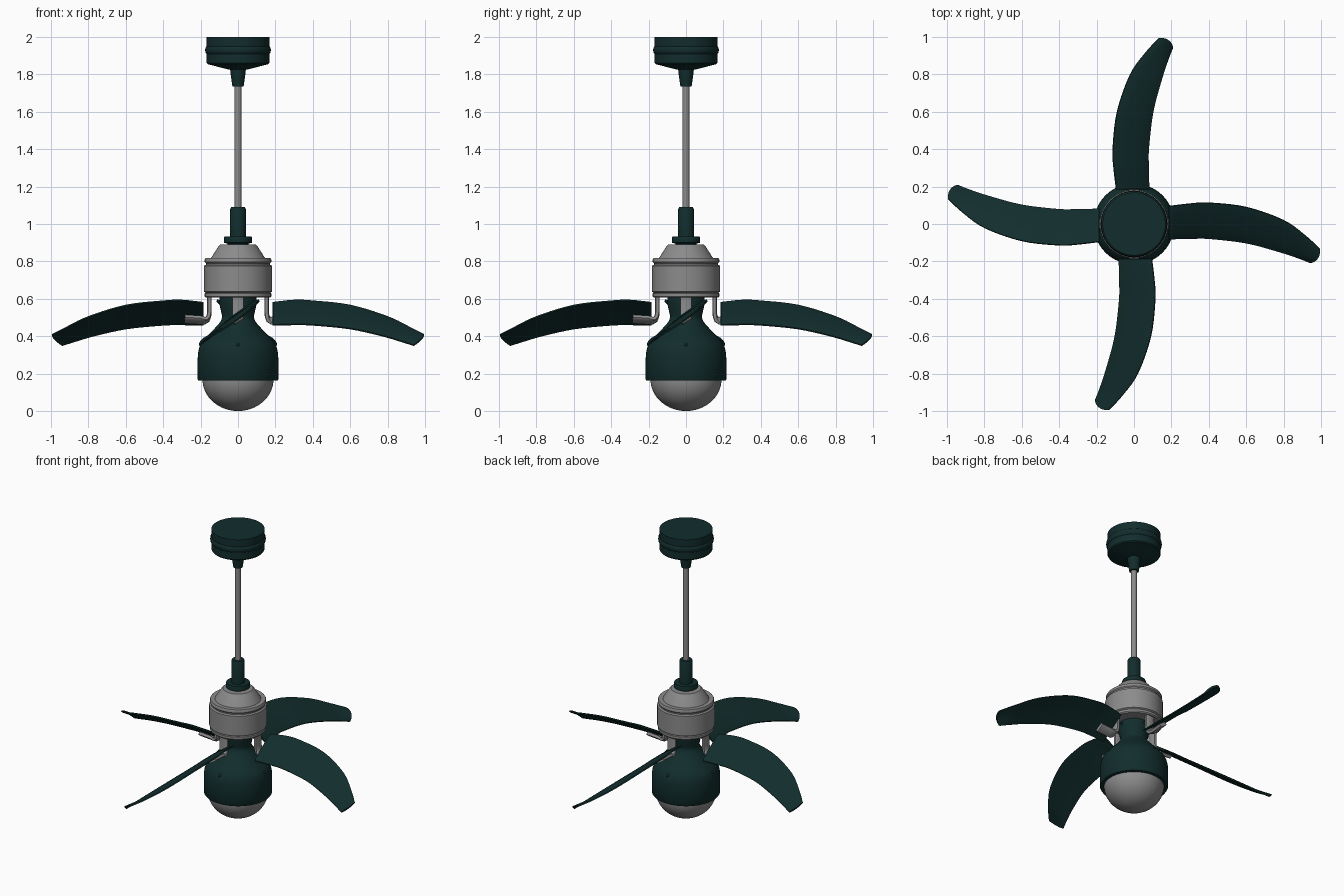
import bpy, bmesh, math
from mathutils import Vector, Matrix

if "Cube" in bpy.data.objects:
    bpy.data.objects.remove(bpy.data.objects["Cube"])


def material(name, rgb):
    m = bpy.data.materials.new(name)
    m.diffuse_color = (*rgb, 1)
    m.use_nodes = True
    m.node_tree.nodes["Principled BSDF"].inputs["Base Color"].default_value = m.diffuse_color
    return m


GREEN = material("dark_green", (0.006, 0.026, 0.026))
GREY = material("satin_grey", (0.26, 0.26, 0.26))


def finish(bm, name, mat, angle=35):
    bmesh.ops.recalc_face_normals(bm, faces=bm.faces)
    mesh = bpy.data.meshes.new(name)
    bm.to_mesh(mesh)
    bm.free()
    mesh.materials.append(mat)
    ob = bpy.data.objects.new(name, mesh)
    bpy.context.collection.objects.link(ob)
    bpy.ops.object.select_all(action='DESELECT')
    ob.select_set(True)
    bpy.context.view_layer.objects.active = ob
    bpy.ops.object.shade_smooth_by_angle(angle=math.radians(angle))
    return ob


def lathe(name, profile, mat, sides=64):
    """Spin a closed (radius, z) profile around the z axis."""
    bm = bmesh.new()
    vs = [bm.verts.new((r, 0, z)) for r, z in profile]
    es = [bm.edges.new(p) for p in zip(vs, vs[1:])]
    bmesh.ops.spin(bm, geom=vs + es, cent=(0, 0, 0), axis=(0, 0, 1),
                   angle=2 * math.pi, steps=sides)
    bmesh.ops.remove_doubles(bm, verts=bm.verts, dist=1e-5)
    return finish(bm, name, mat)


def loft(name, rings, mat, angle=35):
    """Skin a list of equal-length closed rings and cap both ends."""
    bm = bmesh.new()
    rows = [[bm.verts.new(p) for p in ring] for ring in rings]
    n = len(rows[0])
    for a, b in zip(rows, rows[1:]):
        for i in range(n):
            j = (i + 1) % n
            bm.faces.new((a[i], a[j], b[j], b[i]))
    bm.faces.new(rows[0])
    bm.faces.new(rows[-1])
    return finish(bm, name, mat, angle)


def spline(points, steps):
    """Catmull-Rom curve through the points."""
    p = [Vector(q) for q in points]
    p = [2 * p[0] - p[1]] + p + [2 * p[-1] - p[-2]]
    out = []
    for i in range(1, len(p) - 2):
        a, b, c, d = p[i - 1:i + 3]
        for k in range(steps):
            t = k / steps
            out.append(0.5 * (2 * b + (c - a) * t + (2 * a - 5 * b + 4 * c - d) * t * t
                              + (3 * b - a - 3 * c + d) * t ** 3))
    return out + [p[-2]]


def four_copies(ob):
    for k in range(1, 4):
        c = ob.copy()
        c.name = f"{ob.name}_{k + 1}"
        c.rotation_euler.z = k * math.pi / 2
        bpy.context.collection.objects.link(c)


# Ceiling mount and hanging rod
lathe("ceiling_canopy", [(0, 2), (0.168, 2), (0.168, 1.95), (0.174, 1.943), (0.176, 1.93),
      (0.174, 1.917), (0.168, 1.91), (0.168, 1.862), (0.163, 1.855), (0.06, 1.828),
      (0.042, 1.825), (0.038, 1.79), (0.03, 1.735), (0, 1.735)], GREEN)
lathe("hanging_rod", [(0, 1.76), (0.0185, 1.76), (0.0185, 1.05), (0, 1.05)], GREY, 32)
lathe("rod_coupling", [(0, 1.09), (0.037, 1.09), (0.042, 1.08), (0.042, 0.932), (0.073, 0.932),
      (0.075, 0.928), (0.075, 0.9), (0.055, 0.895), (0.055, 0.88), (0, 0.88)], GREEN, 48)

# Motor housing with two raised bands
lathe("motor_housing", [(0, 0.89), (0.095, 0.89), (0.105, 0.88), (0.145, 0.817), (0.174, 0.817),
      (0.178, 0.81), (0.178, 0.797), (0.172, 0.79), (0.172, 0.782), (0.182, 0.776),
      (0.182, 0.638), (0.172, 0.632), (0.178, 0.628), (0.178, 0.613), (0.172, 0.606),
      (0, 0.606)], GREY)

# Lamp holder and glass dome
bell = [(p.x, p.y) for p in spline([(0.09, 0.53), (0.086, 0.5), (0.1, 0.47), (0.15, 0.415),
                                    (0.195, 0.365), (0.212, 0.32), (0.216, 0.27)], 4)]
lathe("lamp_holder", [(0, 0.606), (0.1, 0.606), (0.1, 0.575)] + bell
      + [(0.216, 0.17), (0.211, 0.162), (0.19, 0.162), (0.19, 0.175), (0, 0.175)], GREEN)
dome = [(0.19 * math.cos(t * math.pi / 32), 0.17 - 0.17 * math.sin(t * math.pi / 32))
        for t in range(16)]
lathe("glass_dome", [(0, 0.18), (0.19, 0.18)] + dome + [(0, 0)], GREY)

# Small screws on the lamp holder
bm = bmesh.new()
for k in range(4):
    for r, z in ((0.103, 0.585), (0.2, 0.355)):
        a = k * math.pi / 2
        bmesh.ops.create_uvsphere(bm, u_segments=10, v_segments=6, radius=0.009,
                                  matrix=Matrix.Translation((r * math.cos(a), r * math.sin(a), z)))
finish(bm, "holder_screws", GREEN)

# Swept blades: high edge and low edge, joined by a thin cambered section
high = spline([(0.185, 0.095, 0.58), (0.3, 0.108, 0.592), (0.4, 0.113, 0.588), (0.6, 0.09, 0.565),
               (0.8, 0.02, 0.504), (0.92, -0.065, 0.446), (0.995, -0.135, 0.408)], 5)
low = spline([(0.185, -0.08, 0.46), (0.3, -0.078, 0.462), (0.4, -0.078, 0.46), (0.6, -0.102, 0.44),
              (0.78, -0.15, 0.4), (0.88, -0.183, 0.37), (0.94, -0.206, 0.351)], 5)
rings = []
ACROSS = 8
for i, (h, l) in enumerate(zip(high, low)):
    w = l - h
    n = w.cross(Vector((1, 0, -0.2))).normalized()
    n = n if n.z > 0 else -n
    tip = max(0, (i - len(high) + 6) / 5)          # rounds the outer end
    top, under = [], []
    for k in range(ACROSS + 1):
        s = k / ACROSS
        bow = 4 * s * (1 - s)
        p = h + w * s + n * 0.006 * bow + Vector((0.012, -0.008, 0)) * bow * tip
        thick = 0.004 + 0.003 * min(1, bow * 2)
        top.append(p + n * thick)
        under.append(p - n * thick)
    rings.append(top + under[::-1])
four_copies(loft("fan_blade", rings, GREEN, 50))

# Blade brackets: a bent strip from the motor to the blade underside (x, z, tilt)
path = [(0.153, 0.615, 0), (0.153, 0.53, 0), (0.156, 0.505, 8), (0.165, 0.49, 18),
        (0.18, 0.484, 28), (0.2, 0.486, 34), (0.285, 0.492, 34)]
rings = []
for i, (x, z, tilt) in enumerate(path):
    a, b = path[max(i - 1, 0)], path[min(i + 1, len(path) - 1)]
    d = Vector((b[0] - a[0], 0, b[1] - a[1])).normalized()
    t = math.radians(tilt)
    side = Vector((0, math.cos(t), math.sin(t)))
    side = (side - d * side.dot(d)).normalized()
    up = d.cross(side)
    c = Vector((x, 0, z))
    rings.append([c + side * u + up * v for u, v in ((-0.03, -0.008), (-0.024, -0.012),
                  (0.024, -0.012), (0.03, -0.008), (0.03, 0.008), (0.024, 0.012),
                  (-0.024, 0.012), (-0.03, 0.008))])
four_copies(loft("blade_bracket", rings, GREY, 40))
